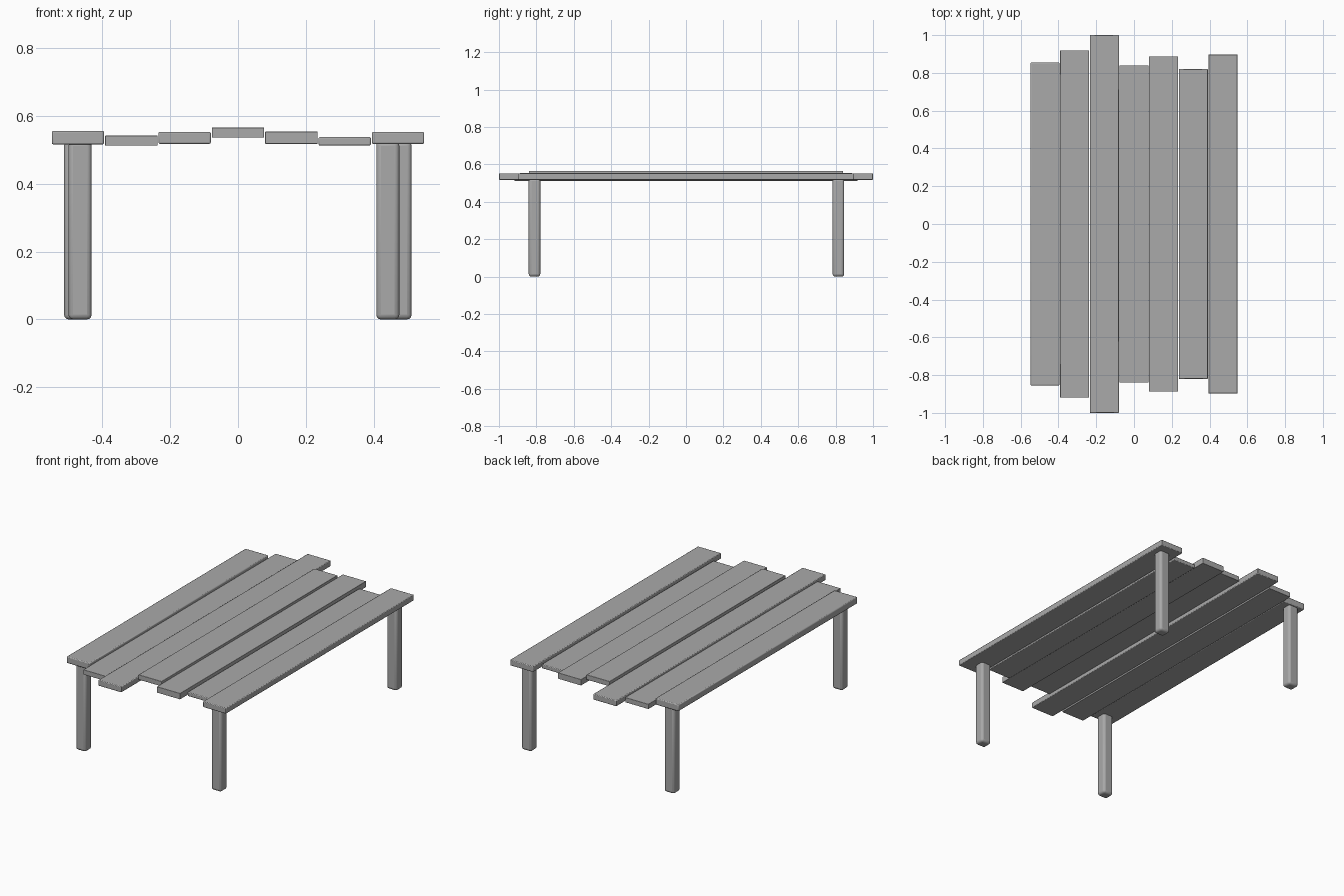
import bpy

cube = bpy.data.objects.get("Cube")
if cube:
    bpy.data.objects.remove(cube, do_unlink=True)

# One weathered grey material
grey = bpy.data.materials.new("weathered grey")
grey.use_nodes = True
COLOUR = (0.4, 0.4, 0.4, 1)
grey.diffuse_color = COLOUR
grey.node_tree.nodes["Principled BSDF"].inputs["Base Color"].default_value = COLOUR


def box(name, x, y, z, bevel, segments):
    """Bevelled box spanning the given (low, high) ranges."""
    spans = (x, y, z)
    bpy.ops.mesh.primitive_cube_add(size=1, location=[(a + b) / 2 for a, b in spans])
    ob = bpy.context.object
    ob.name = name
    ob.scale = [b - a for a, b in spans]
    bpy.ops.object.transform_apply(location=False, rotation=False, scale=True)
    ob.data.materials.append(grey)
    mod = ob.modifiers.new("rounded edges", "BEVEL")
    mod.width = bevel
    mod.segments = segments
    bpy.ops.object.shade_smooth_by_angle()
    return ob


# Table top: uneven planks as half length, bottom, top, edge rounding
PLANKS = [
    (0.855, 0.515, 0.555, 0.005),
    (0.918, 0.512, 0.541, 0.001),
    (1.000, 0.517, 0.552, 0.004),
    (0.840, 0.535, 0.565, 0.002),
    (0.888, 0.517, 0.553, 0.001),
    (0.820, 0.512, 0.537, 0.004),
    (0.898, 0.517, 0.552, 0.004),
]
PITCH, WIDTH = 0.157, 0.154
for i, (half, low, high, bevel) in enumerate(PLANKS):
    x = (i - 3) * PITCH
    box(f"plank_{i + 1}", (x - WIDTH / 2, x + WIDTH / 2), (-half, half),
        (low, high), bevel, 2)

# Legs: slightly misplaced square posts with rounded corners
LEGS = {
    "front_right_leg": (-0.465, -0.81),
    "front_left_leg": (0.441, -0.81),
    "back_right_leg": (-0.478, 0.815),
    "back_left_leg": (0.477, 0.815),
}
HALF_X, HALF_Y = 0.034, 0.031
for name, (x, y) in LEGS.items():
    box(name, (x - HALF_X, x + HALF_X), (y - HALF_Y, y + HALF_Y),
        (0, 0.525), 0.014, 3)
